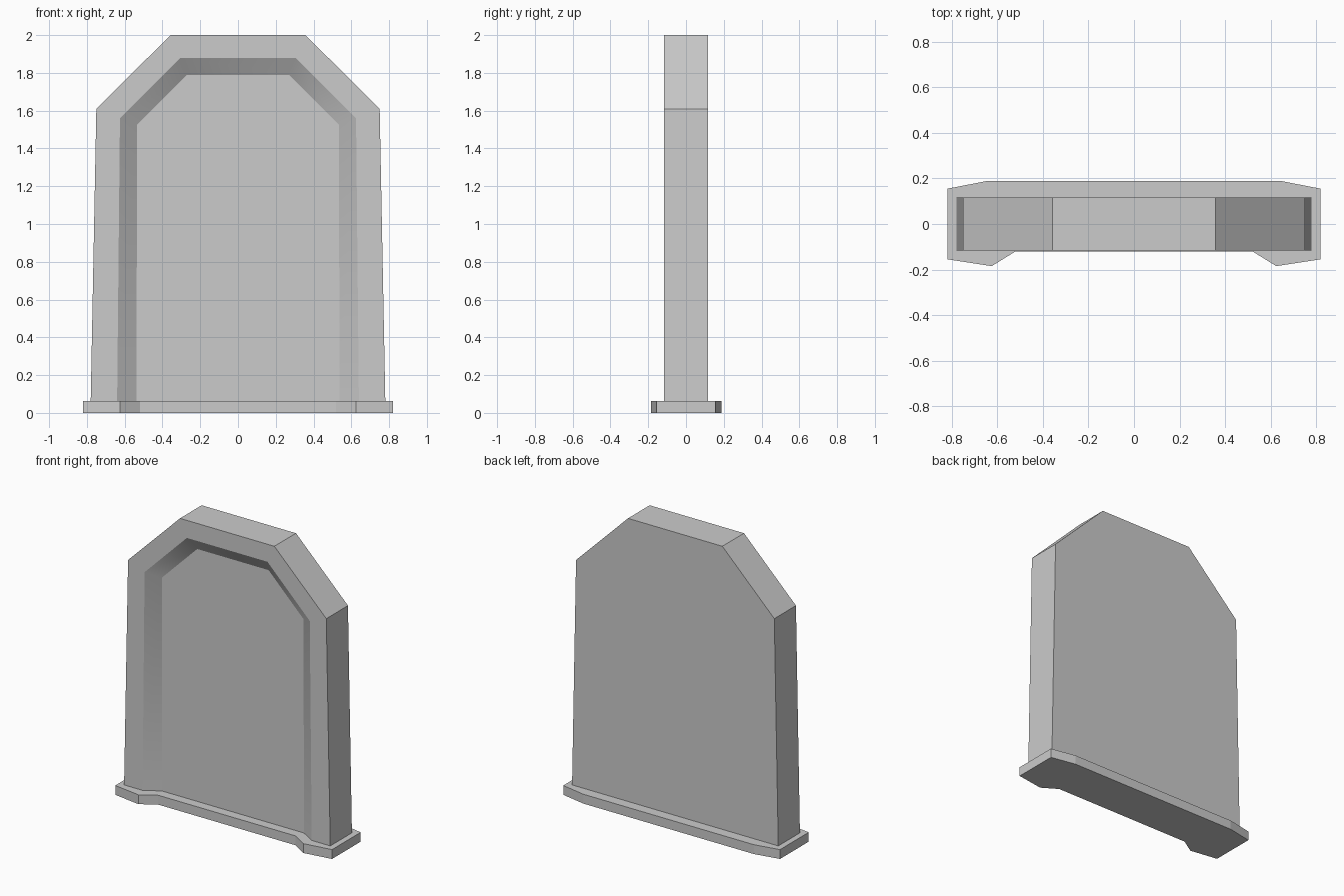
import bpy, bmesh
from math import radians

if "Cube" in bpy.data.objects:
    bpy.data.objects.remove(bpy.data.objects["Cube"])


def mirrored(half):
    """Complete a left-half outline with its mirror image."""
    return half + [(-x, v) for x, v in reversed(half)]


def finish(bm, name, angle):
    bmesh.ops.recalc_face_normals(bm, faces=bm.faces)
    mesh = bpy.data.meshes.new(name)
    bm.to_mesh(mesh)
    bm.free()
    obj = bpy.data.objects.new(name, mesh)
    bpy.context.collection.objects.link(obj)
    bpy.ops.object.select_all(action='DESELECT')
    obj.select_set(True)
    bpy.context.view_layer.objects.active = obj
    bpy.ops.object.shade_smooth_by_angle(angle=radians(angle))
    return obj


# Upright slab: nested arches (back, front edge, recess rim, recessed panel)
outer = mirrored([(-0.78, 0.06), (-0.75, 1.61), (-0.357, 2.0)])
rim = mirrored([(-0.64, 0.06), (-0.625, 1.56), (-0.305, 1.88)])
panel = mirrored([(-0.537, 0.06), (-0.535, 1.525), (-0.27, 1.79)])
bm = bmesh.new()
rings = [[bm.verts.new((x, y, z)) for x, z in outline]
         for outline, y in ((outer, 0.117), (outer, -0.117), (rim, -0.117), (panel, -0.055))]
for a, b in zip(rings, rings[1:]):
    for i in range(len(a) - 1):
        bm.faces.new((a[i], a[i + 1], b[i + 1], b[i]))
bm.faces.new(rings[0])
bm.faces.new(rings[-1])
bm.faces.new([r[0] for r in rings] + [r[-1] for r in reversed(rings)])
finish(bm, "slab", 28)

# Base plinth: plan outline with a notch at the front, extruded upwards
plan = mirrored([(-0.52, -0.12), (-0.625, -0.185), (-0.82, -0.155),
                 (-0.82, 0.155), (-0.645, 0.189)])
bm = bmesh.new()
bottom = bm.faces.new([bm.verts.new((x, y, 0)) for x, y in plan])
top = bmesh.ops.extrude_face_region(bm, geom=[bottom], use_keep_orig=True)
bmesh.ops.translate(bm, vec=(0, 0, 0.064),
                    verts=[v for v in top["geom"] if isinstance(v, bmesh.types.BMVert)])
finish(bm, "base_plinth", 5)
